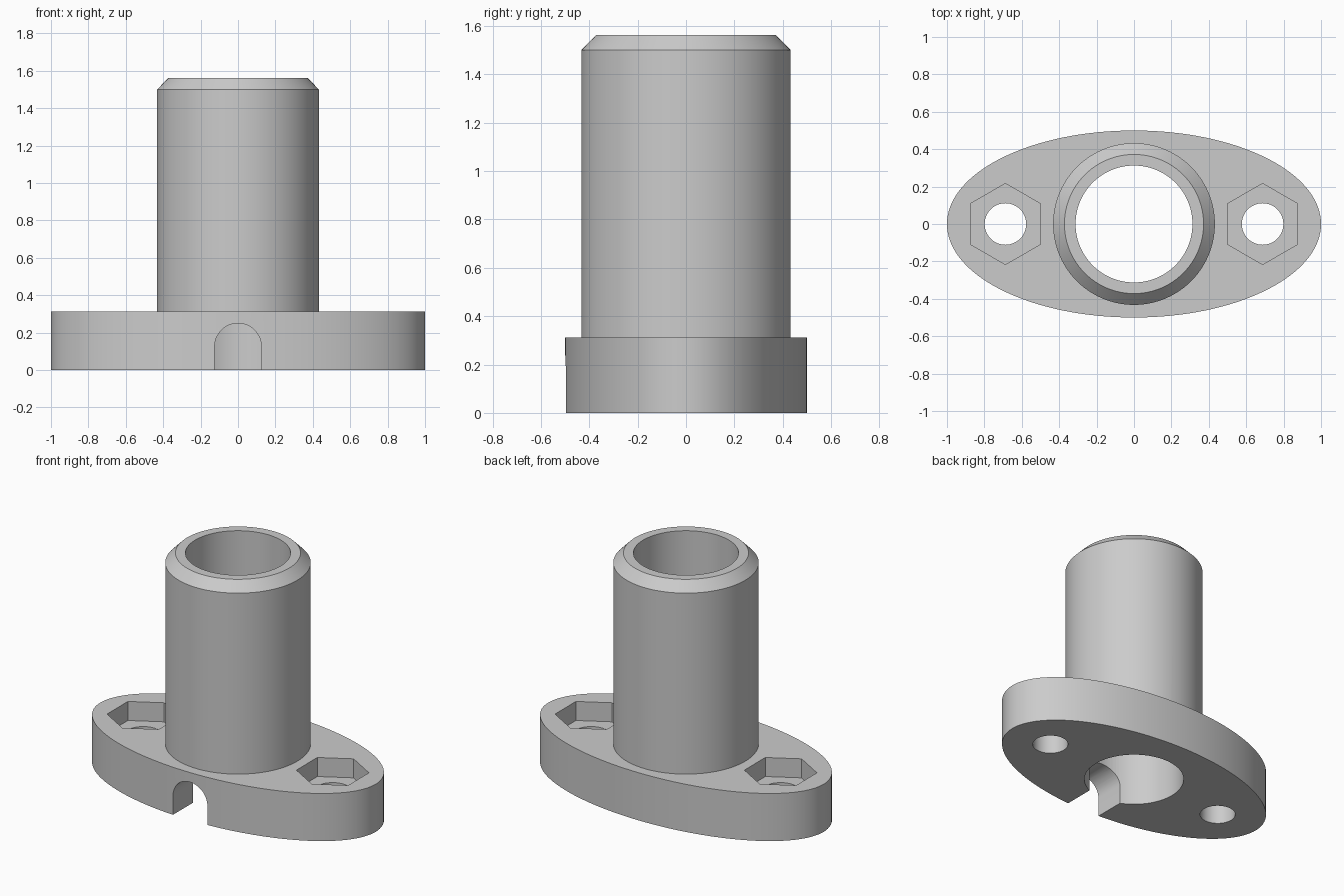
import bpy, bmesh, math

if "Cube" in bpy.data.objects:
    bpy.data.objects.remove(bpy.data.objects["Cube"])

grey = bpy.data.materials.new("plain_grey")
grey.diffuse_color = (0.6, 0.6, 0.6, 1)
grey.use_nodes = True
grey.node_tree.nodes["Principled BSDF"].inputs["Base Color"].default_value = grey.diffuse_color


def prism(name, outline, a, b, place):
    """Solid between levels a and b; place(u, v, level) gives the 3D point."""
    bm = bmesh.new()
    low = [bm.verts.new(place(u, v, a)) for u, v in outline]
    high = [bm.verts.new(place(u, v, b)) for u, v in outline]
    bm.faces.new(low)
    bm.faces.new(high)
    n = len(outline)
    for i in range(n):
        j = (i + 1) % n
        bm.faces.new((low[i], low[j], high[j], high[i]))
    return finish(name, bm)


def finish(name, bm):
    bmesh.ops.recalc_face_normals(bm, faces=bm.faces)
    mesh = bpy.data.meshes.new(name)
    bm.to_mesh(mesh)
    bm.free()
    mesh.materials.append(grey)
    obj = bpy.data.objects.new(name, mesh)
    bpy.context.collection.objects.link(obj)
    return obj


def oval(rx, ry, n, cx=0, start=0):
    return [(cx + rx * math.cos(start + math.tau * i / n),
             ry * math.sin(start + math.tau * i / n)) for i in range(n)]


def upright(u, v, level):
    return (u, v, level)


def lengthwise(u, v, level):
    return (u, level, v)


# Oval flange
body = prism("flanged_tube", oval(1, 0.5, 128), 0, 0.3125, upright)

# Tube with a chamfered top, rooted inside the flange
bm = bmesh.new()
rings = [[bm.verts.new((x, y, z)) for x, y in oval(r, r, 96)]
         for r, z in ((0.4325, 0.1), (0.4325, 1.5), (0.372, 1.5625))]
bm.faces.new(rings[0])
bm.faces.new(rings[-1])
for low, high in zip(rings, rings[1:]):
    for i in range(96):
        j = (i + 1) % 96
        bm.faces.new((low[i], low[j], high[j], high[i]))
tube = finish("tube", bm)

# Central bore
tools = [(tube, 'UNION'),
         (prism("bore_cutter", oval(0.3125, 0.3125, 96), -0.2, 1.8, upright), 'DIFFERENCE')]

# Screw holes with hexagonal nut pockets
for side in (-1, 1):
    cx = side * 0.6875
    hole = prism("screw_hole_cutter", oval(0.111, 0.111, 48, cx), -0.2, 0.6, upright)
    nut = prism("nut_pocket_cutter", oval(0.2165, 0.2165, 6, cx, math.pi / 6),
                0.1875, 0.6, upright)
    tools += [(hole, 'DIFFERENCE'), (nut, 'DIFFERENCE')]

# Arched slot from the front edge into the bore
arch = [(0.125 * math.cos(math.pi * i / 24), 0.125 + 0.125 * math.sin(math.pi * i / 24))
        for i in range(25)]
slot = prism("slot_cutter", [(0.125, -0.2)] + arch + [(-0.125, -0.2)], -0.7, -0.1, lengthwise)
tools.append((slot, 'DIFFERENCE'))

# Apply the joins and cuts
bpy.context.view_layer.objects.active = body
for obj, op in tools:
    mod = body.modifiers.new(obj.name, 'BOOLEAN')
    mod.operation = op
    mod.solver = 'EXACT'
    mod.object = obj
    bpy.ops.object.modifier_apply(modifier=mod.name)
    bpy.data.objects.remove(obj)

body.select_set(True)
bpy.ops.object.shade_smooth_by_angle(angle=math.radians(30))
